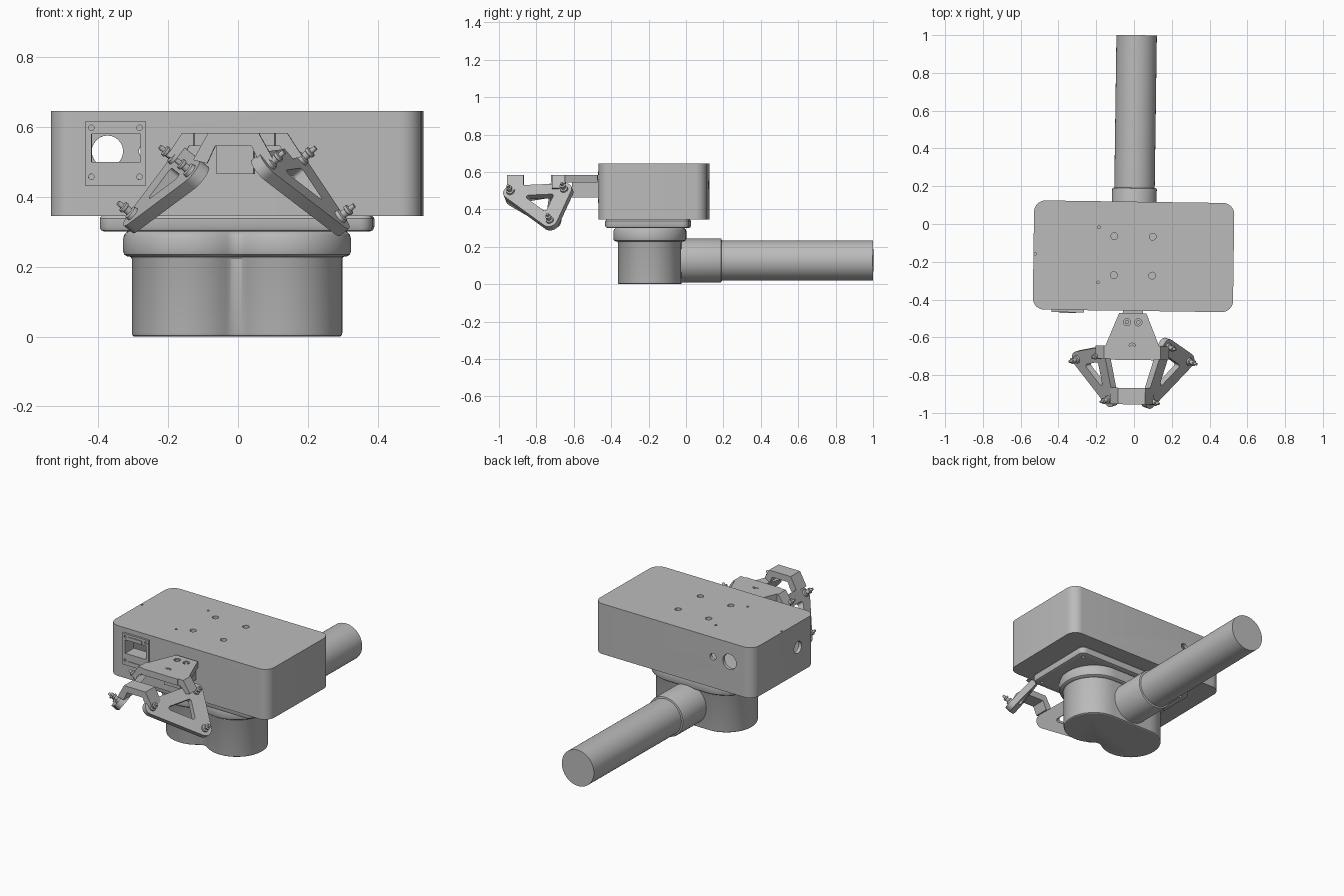
import bpy, bmesh, math
from mathutils import Vector, Matrix

if "Cube" in bpy.data.objects:
    bpy.data.objects.remove(bpy.data.objects["Cube"])

grey = bpy.data.materials.new("plain_grey")
grey.use_nodes = True
grey.diffuse_color = (0.5, 0.5, 0.5, 1)
grey.node_tree.nodes["Principled BSDF"].inputs["Base Color"].default_value = (0.5, 0.5, 0.5, 1)
parts = []


def finish(name, bm):
    bmesh.ops.recalc_face_normals(bm, faces=bm.faces[:])
    me = bpy.data.meshes.new(name)
    bm.to_mesh(me)
    bm.free()
    me.materials.append(grey)
    ob = bpy.data.objects.new(name, me)
    bpy.context.collection.objects.link(ob)
    parts.append(ob)
    return ob


def loft(name, rings, closed=False):
    """Skin a list of equal-length rings; cap the ends, or join last to first."""
    bm = bmesh.new()
    vs = [[bm.verts.new(p) for p in ring] for ring in rings]
    n = len(vs[0])
    pairs = list(zip(vs, vs[1:])) + ([(vs[-1], vs[0])] if closed else [])
    for a, b in pairs:
        for i in range(n):
            j = (i + 1) % n
            bm.faces.new((a[i], a[j], b[j], b[i]))
    if not closed:
        bm.faces.new(vs[0])
        bm.faces.new(vs[-1])
    return finish(name, bm)


def arc(cx, cy, r, a0, a1, n):
    return [(cx + r * math.cos(math.radians(a0 + (a1 - a0) * i / n)),
             cy + r * math.sin(math.radians(a0 + (a1 - a0) * i / n))) for i in range(n + 1)]


def rounded_rect(x, y0, y1, r, z):
    pts = []
    for cx, cy, a in ((x - r, y1 - r, 0), (r - x, y1 - r, 90), (r - x, y0 + r, 180), (x - r, y0 + r, 270)):
        pts += arc(cx, cy, r, a, a + 90, 8)
    return [(px, py, z) for px, py in pts]


def lathe(name, base, axis, profile, n=40):
    """Turned part: profile holds (radius, distance along axis)."""
    q = Vector(axis).to_track_quat('Z', 'Y')
    rings = [[Vector(base) + q @ Vector((x, y, d)) for x, y in arc(0, 0, r, 0, 360, n)[:-1]]
             for r, d in profile]
    return loft(name, rings)


def box(name, x0, x1, y0, y1, z0, z1):
    return loft(name, [[(x0, y0, z), (x1, y0, z), (x1, y1, z), (x0, y1, z)] for z in (z0, z1)])


def cut(ob, cutter, keep=False):
    mod = ob.modifiers.new("cut", 'BOOLEAN')
    mod.operation, mod.solver, mod.object = 'DIFFERENCE', 'EXACT', cutter
    bpy.context.view_layer.objects.active = ob
    bpy.ops.object.modifier_apply(modifier=mod.name)
    if not keep:
        parts.remove(cutter)
        bpy.data.objects.remove(cutter)


def drill(ob, base, axis, r, depth):
    cut(ob, lathe("drill", base, axis, [(r, 0), (r, depth)], 24))


# Hollow housing
housing = loft("housing", [rounded_rect(0.53, -0.46, 0.118, 0.06, z) for z in (0.345, 0.645)])
cut(housing, loft("cavity", [rounded_rect(0.51, -0.44, 0.098, 0.04, z) for z in (0.365, 0.625)]))
for x in (-0.103, 0.1):
    for y in (-0.066, -0.272):
        drill(housing, (x, y, 0.6), (0, 0, 1), 0.018, 0.1)
for x, y in ((-0.185, -0.02), (-0.187, -0.312), (-0.521, -0.165)):
    drill(housing, (x, y, 0.6), (0, 0, 1), 0.007, 0.1)
drill(housing, (-0.375, 0.05, 0.53), (0, 1, 0), 0.045, 0.1)
drill(housing, (-0.265, 0.05, 0.53), (0, 1, 0), 0.02, 0.1)
drill(housing, (-0.6, -0.3, 0.5), (1, 0, 0), 0.035, 0.12)

# Socket frame on the front
bezel = box("socket_frame", -0.43, -0.258, -0.472, -0.459, 0.43, 0.617)
sleeve = box("socket_sleeve", -0.418, -0.266, -0.461, -0.39, 0.492, 0.588)
window = box("window_cutter", -0.412, -0.272, -0.52, -0.37, 0.5, 0.58)
for ob in (housing, bezel, sleeve):
    cut(ob, window, keep=True)
parts.remove(window)
bpy.data.objects.remove(window)
for x in (-0.413, -0.275):
    for z in (0.457, 0.597):
        drill(bezel, (x, -0.48, z), (0, 1, 0), 0.008, 0.018)
for z0, z1 in ((0.435, 0.457), (0.584, 0.603)):
    box("socket_tab", -0.388, -0.3, -0.476, -0.47, z0, z1)

# Mounting plate under the housing
plate = loft("mounting_plate", [rounded_rect(0.39 - i, -0.427 + i, 0.022 - i, 0.035 - i, z)
             for i, z in ((0.014, 0.3), (0.004, 0.304), (0, 0.313), (0, 0.338), (0.006, 0.346))])
for x in (-0.35, 0.35):
    for y in (-0.385, -0.02):
        drill(plate, (x, y, 0.29), (0, 0, 1), 0.009, 0.03)


# Twin-lobed tank with a rounded collar
def lobes(r, z, cx=0.132, cy=-0.193, f=0.05):
    h = math.sqrt((r + f) ** 2 - cx ** 2)
    a = math.degrees(math.atan2(h, cx))
    right = arc(cx, cy, r, a - 180, 90, 36)
    left = [(-x, y) for x, y in reversed(right)]
    valley = arc(0, cy - h, f, 180 - a, a, 10)[1:-1]
    return [(x, y, z) for x, y in right + left + valley]


loft("twin_tank", [lobes(r, z) for r, z in (
    (0.162, 0), (0.167, 0.003), (0.169, 0.01), (0.169, 0.222), (0.172, 0.228), (0.184, 0.23),
    (0.191, 0.235), (0.194, 0.245), (0.194, 0.28), (0.19, 0.293), (0.18, 0.302))])

# Pipe with its sleeve
lathe("pipe_sleeve", (0, -0.15, 0.127), (0, 1, 0),
      [(0.118, 0), (0.118, 0.333), (0.116, 0.339), (0.106, 0.342)], 64)
lathe("pipe", (0, 0.1, 0.127), (0, 1, 0), [(0.107, 0), (0.107, 0.9)], 64)

# Bracket arm and its tapered top plate
box("bracket_arm", -0.053, 0.053, -0.61, -0.45, 0.465, 0.56)
half = [(0.072, -0.472), (0.142, -0.645), (0.115, -0.72)]
outline = half + [(-x, y) for x, y in reversed(half)]
top = loft("bracket_plate", [[(x, y, z) for x, y in outline] for z in (0.545, 0.583)])
for x, y in ((-0.03, -0.52), (0.03, -0.52), (0, -0.65)):
    drill(top, (x, y, 0.573), (0, 0, 1), 0.019, 0.02)
    lathe("bracket_screw", (x, y, 0.57), (0, 0, 1), [(0.011, 0), (0.011, 0.011)], 20)


# Bent cross straps joining the two wings
def strap(name, x_top, x_low, y0, y1, z_low):
    out = [(x_low, z_low), (x_top, 0.583)]
    inn = [(x_top - 0.02, 0.545), (x_low - 0.04, z_low - 0.01)]
    prof = out + [(-x, z) for x, z in reversed(out)] + [(-x, z) for x, z in reversed(inn)] + inn
    loft(name, [[(x, y, z) for x, z in prof] for y in (y0, y1)])


strap("rear_strap", 0.15, 0.195, -0.715, -0.645, 0.515)
strap("front_strap", 0.072, 0.115, -0.955, -0.868, 0.505)


# Triangular wings carrying stepped pins
def rounded_triangle(pts, r, n=8):
    ring = []
    for i in range(3):
        p, a, b = pts[i], pts[i - 1], pts[(i + 1) % 3]
        d0, d1 = (p - a).normalized(), (b - p).normalized()
        s = 1 if d0.cross(d1) > 0 else -1
        start, turn = math.atan2(-s * d0.x, s * d0.y), d0.angle_signed(d1)
        for k in range(n + 1):
            t = start - turn * k / n
            ring.append(p + r * Vector((math.cos(t), math.sin(t))))
    return ring


def wing(side, corners):
    f, r, c = [Vector(p) for p in corners]
    n = (r - f).cross(c - f).normalized()
    if n.z < 0:
        n = -n
    u = (r - f).normalized()
    v = n.cross(u)
    flat = [Vector(((p - f).dot(u), (p - f).dot(v))) for p in (f, r, c)]
    mid = sum(flat, Vector((0, 0))) / 3
    outer = rounded_triangle(flat, 0.042)
    inner = rounded_triangle([mid + (p - mid) * 0.42 for p in flat], 0.012)

    def place(ring, d):
        return [f + u * p.x + v * p.y + n * d for p in ring]
    loft(side + "_wing", [place(outer, -0.06), place(outer, -0.025),
                          place(inner, -0.025), place(inner, -0.06)], closed=True)
    for p in (f, r, c):
        lathe(side + "_pin", p - n * 0.03, n,
              [(0.022, 0), (0.02, 0.015), (0.012, 0.018), (0.012, 0.032), (0.016, 0.034),
               (0.016, 0.042), (0.008, 0.044), (0.007, 0.06)], 16)


wing("left", [(0.123, -0.943, 0.51), (0.209, -0.655, 0.522), (0.32, -0.73, 0.357)])
wing("right", [(-0.142, -0.937, 0.488), (-0.191, -0.703, 0.525), (-0.31, -0.727, 0.365)])

# The whole assembly sits at a slight yaw; smooth the round surfaces
for ob in parts:
    ob.data.transform(Matrix.Rotation(math.radians(-0.8), 4, 'Z'))
    bpy.ops.object.select_all(action='DESELECT')
    ob.select_set(True)
    bpy.context.view_layer.objects.active = ob
    bpy.ops.object.shade_smooth_by_angle(angle=math.radians(30))
